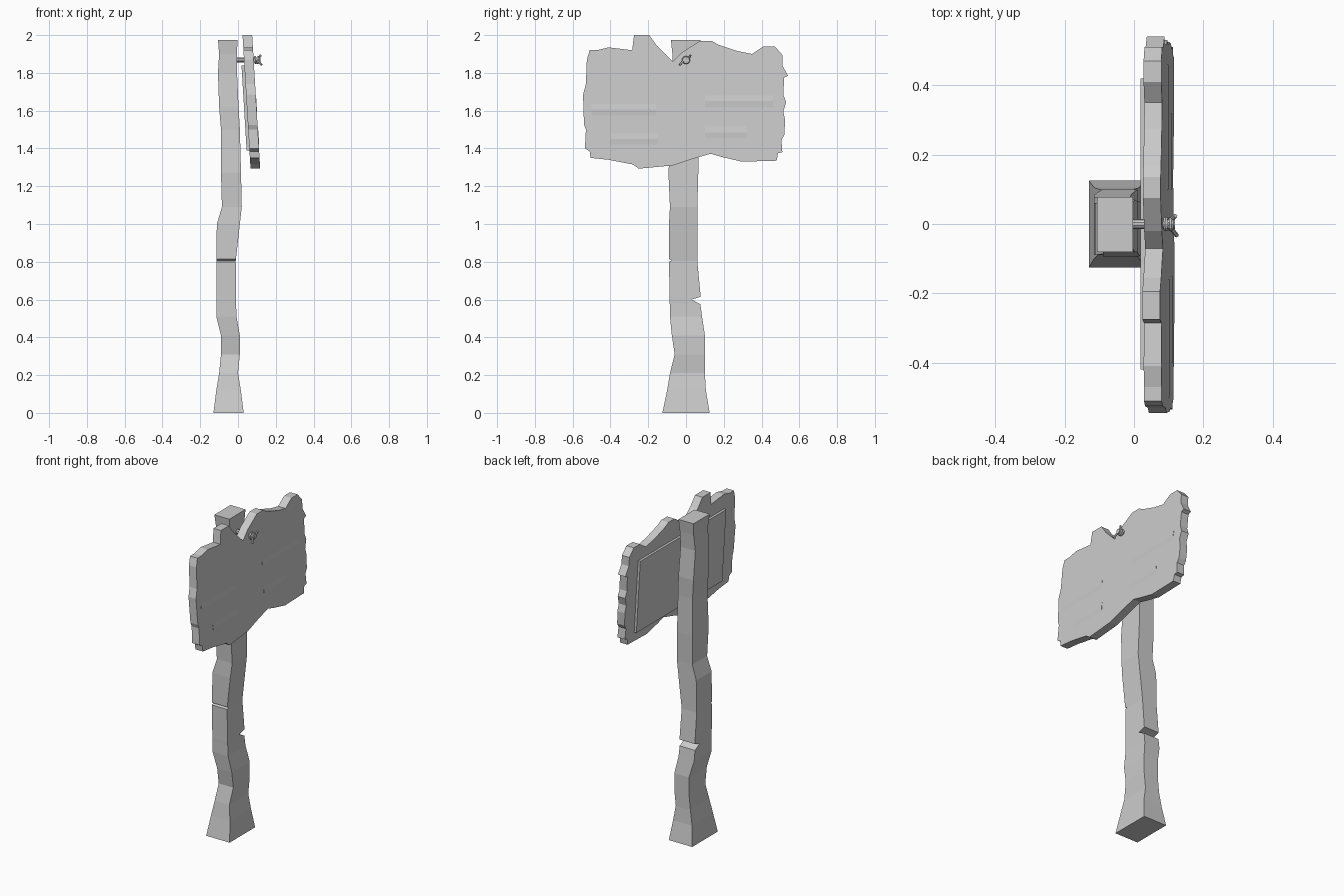
import bpy, bmesh, math
from mathutils import Vector

cube = bpy.data.objects.get("Cube")
if cube:
    bpy.data.objects.remove(cube, do_unlink=True)

GREY = (0.6, 0.6, 0.6, 1)
mat = bpy.data.materials.new("plain grey")
mat.use_nodes = True
mat.diffuse_color = GREY
mat.node_tree.nodes["Principled BSDF"].inputs["Base Color"].default_value = GREY


def finish(name, bm):
    bmesh.ops.recalc_face_normals(bm, faces=bm.faces)
    mesh = bpy.data.meshes.new(name)
    bm.to_mesh(mesh)
    bm.free()
    mesh.materials.append(mat)
    obj = bpy.data.objects.new(name, mesh)
    bpy.context.collection.objects.link(obj)
    return obj


def loft(name, rings):
    """Skin a stack of equal-length rings and cap both ends."""
    bm = bmesh.new()
    loops = [[bm.verts.new(p) for p in ring] for ring in rings]
    n = len(loops[0])
    for a, b in zip(loops, loops[1:]):
        for i in range(n):
            j = (i + 1) % n
            bm.faces.new((a[i], a[j], b[j], b[i]))
    bm.faces.new(loops[0])
    bm.faces.new(loops[-1])
    return finish(name, bm)


def board_x(z):
    """Back surface of the leaning board at height z."""
    return 0.024 + (2 - z) * 0.06


def slab(name, outline, back, front):
    return loft(name, [[(board_x(z) + d, y, z) for y, z in outline] for d in (back, front)])


def rod(name, start, end, radius, sides=8):
    start, end = Vector(start), Vector(end)
    turn = (end - start).to_track_quat('Z', 'Y')
    ring = [turn @ Vector((radius * math.cos(t), radius * math.sin(t), 0))
            for t in (math.tau * i / sides for i in range(sides))]
    return loft(name, [[p + c for p in ring] for c in (start, end)])


# Crooked post: height, x range, y range; close rings form the cracks
sections = [
    (0, -.13, .03, -.125, .125), (.12, -.115, .015, -.1, .105),
    (.21, -.1, 0, -.085, .1), (.31, -.09, .01, -.06, .1),
    (.41, -.09, .01, -.075, .1), (.51, -.115, -.008, -.085, .085),
    (.575, -.115, -.01, -.086, .076), (.6, -.115, -.01, -.087, .03),
    (.615, -.115, -.01, -.087, .078), (.8, -.115, -.012, -.09, .06),
    (.807, -.115, -.012, -.075, .06), (.814, -.115, -.011, -.09, .06),
    (1, -.112, .01, -.09, .06), (1.09, -.085, .02, -.085, .06),
    (1.27, -.09, .016, -.093, .065), (1.5, -.09, .01, -.08, .065),
    (1.62, -.1, .003, -.08, .07), (1.8, -.106, -.005, -.07, .06),
    (1.9, -.1, -.005, -.072, .068), (1.975, -.106, -.003, -.08, .078)]
loft("post", [[(a, c, z), (b, c, z), (b, d, z), (a, d, z)] for z, a, b, c, d in sections])

# Ragged board outline as (y, z)
outline = [
    (-.51, 1.92), (-.47, 1.92), (-.41, 1.935), (-.285, 1.92), (-.275, 2), (-.195, 2),
    (-.155, 1.945), (-.07, 1.86), (-.02, 1.91), (.075, 1.97), (.135, 1.97), (.17, 1.95),
    (.275, 1.915), (.35, 1.9), (.41, 1.94), (.47, 1.94), (.51, 1.895), (.51, 1.84),
    (.54, 1.785), (.52, 1.775), (.515, 1.685), (.53, 1.645), (.515, 1.595), (.525, 1.55),
    (.52, 1.47), (.505, 1.445), (.51, 1.38), (.487, 1.375), (.48, 1.335), (.295, 1.33),
    (.19, 1.355), (.13, 1.372), (.02, 1.34), (-.07, 1.31), (-.25, 1.293), (-.28, 1.315),
    (-.41, 1.34), (-.505, 1.35), (-.51, 1.385), (-.535, 1.4), (-.53, 1.5), (-.54, 1.525),
    (-.545, 1.685), (-.53, 1.74), (-.525, 1.87)]
slab("board", outline, 0, .051)

# Raised panel on the back
slab("back_panel", [(-.42, 1.39), (.42, 1.39), (.42, 1.84), (-.42, 1.84)], -.015, .005)

# Shallow worn ridges on the front
for i, (y0, y1, z) in enumerate([(.1, .46, 1.65), (-.5, -.16, 1.605),
                                 (.1, .32, 1.485), (-.4, -.15, 1.45)]):
    rings = []
    for y in (y0, y1):
        rings.append([(board_x(h) + .05 + d, y, h)
                      for h, d in ((z - .04, 0), (z, .004), (z + .04, 0))])
    loft(f"wood_ridge_{i + 1}", rings)

# Peg with a knotted cord around its tip
Z = 1.868
rod("peg", (-.02, 0, Z), (.118, 0, Z), .014, 10)
for i, x in enumerate((.092, .106)):
    bpy.ops.mesh.primitive_torus_add(major_segments=10, minor_segments=6, major_radius=.015,
                                     minor_radius=.007, location=(x, 0, Z),
                                     rotation=(0, math.pi / 2 + .2 * (i - .5), 0))
    loop = bpy.context.object
    loop.name = f"cord_loop_{i + 1}"
    loop.data.materials.append(mat)
rod("cord_end_left", (.105, .01, Z), (.12, .024, Z + .026), .006, 6)
rod("cord_end_right", (.105, -.01, Z), (.124, -.034, Z - .026), .006, 6)
